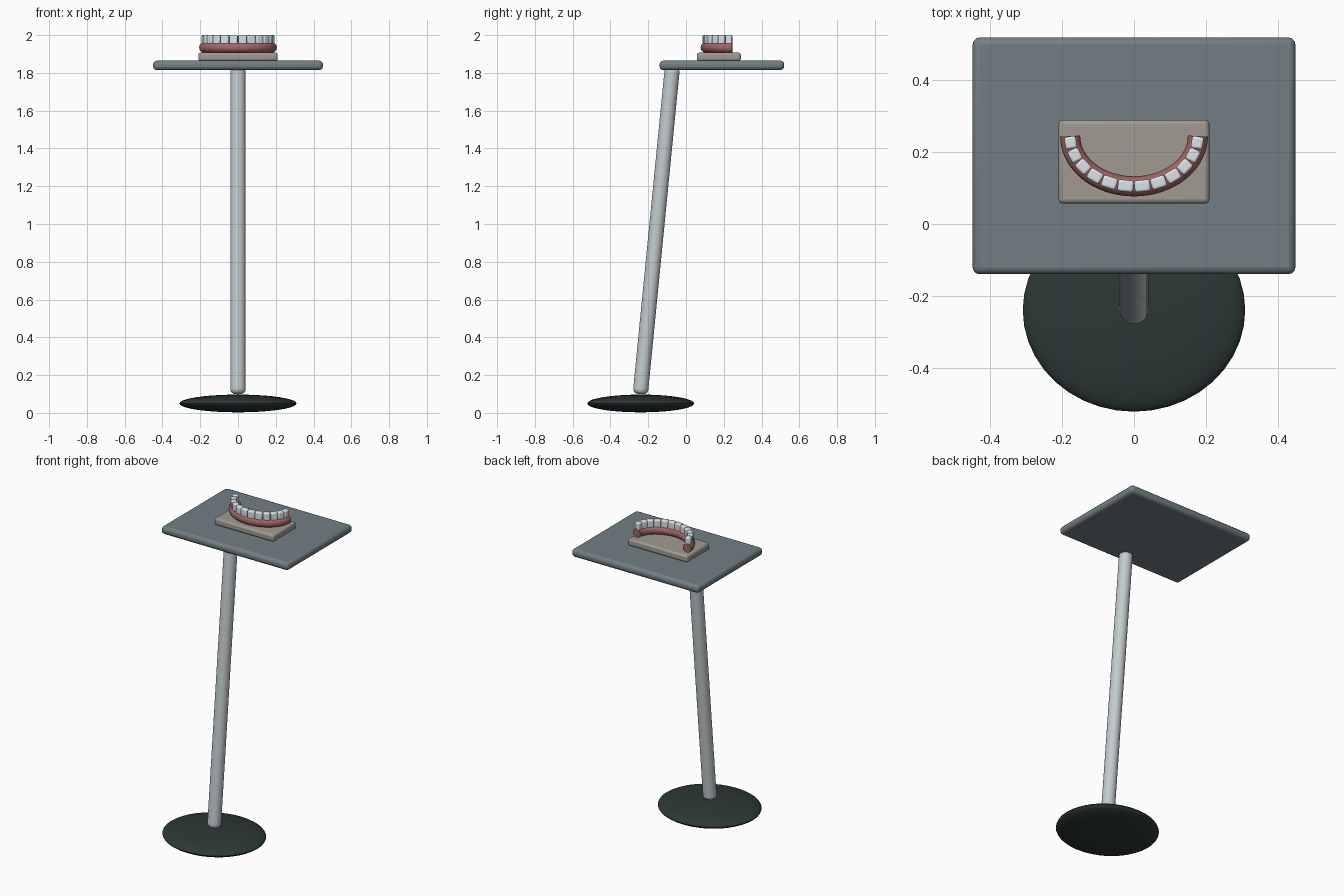
import bpy
import math
from mathutils import Vector

cube = bpy.data.objects.get("Cube")
if cube:
    bpy.data.objects.remove(cube, do_unlink=True)


def material(name, rgb):
    mat = bpy.data.materials.new(name)
    mat.use_nodes = True
    mat.diffuse_color = (*rgb, 1)
    mat.node_tree.nodes["Principled BSDF"].inputs["Base Color"].default_value = (*rgb, 1)
    return mat


slate = material("slate grey", (0.17, 0.21, 0.23))
dark = material("dark green grey", (0.025, 0.04, 0.038))
steel = material("pale steel", (0.55, 0.60, 0.62))
stone = material("warm stone", (0.35, 0.33, 0.29))
pink = material("gum pink", (0.36, 0.13, 0.13))
enamel = material("tooth white", (0.75, 0.80, 0.84))


def finish(name, mat, bevel=0, segments=3):
    """Name the active object, colour it, round its edges and smooth it."""
    obj = bpy.context.object
    obj.name = name
    obj.data.materials.append(mat)
    bpy.ops.object.transform_apply(location=False, rotation=False, scale=True)
    if bevel:
        mod = obj.modifiers.new("rounded edges", "BEVEL")
        mod.width = bevel
        mod.segments = segments
        mod.limit_method = "ANGLE"
    bpy.ops.object.shade_smooth_by_angle(angle=math.radians(40))
    return obj


def box(name, mat, low, high, bevel):
    low, high = Vector(low), Vector(high)
    bpy.ops.mesh.primitive_cube_add(size=1, location=(low + high) / 2)
    bpy.context.object.scale = high - low
    return finish(name, mat, bevel)


# Foot: a flattened ellipsoid
bpy.ops.mesh.primitive_uv_sphere_add(segments=40, ring_count=20, radius=1,
                                     location=(0, -0.24, 0.05))
bpy.context.object.scale = (0.31, 0.283, 0.047)
finish("foot", dark)

# Leaning pole with rounded ends
bottom, top = Vector((0, -0.242, 0.1)), Vector((0, -0.072, 1.83))
axis = top - bottom
bpy.ops.mesh.primitive_cylinder_add(vertices=24, radius=0.04, depth=axis.length,
                                    location=(bottom + top) / 2)
bpy.context.object.rotation_euler = axis.to_track_quat("Z", "Y").to_euler()
finish("pole", steel, 0.025, 4)

# Tray and the block lying on it
box("tray", slate, (-0.45, -0.14, 1.815), (0.45, 0.52, 1.865), 0.02)
box("block", stone, (-0.21, 0.057, 1.863), (0.21, 0.29, 1.907), 0.012)

# Dental arch, shared by the gum and the teeth
ARCH_X, ARCH_Y, BACK = 0.178, 0.14, 0.245


def arch(t):
    return Vector((-ARCH_X * math.cos(t), BACK - ARCH_Y * math.sin(t), 0))


# Gum: a round tube swept along the arch
curve = bpy.data.curves.new("gum", "CURVE")
curve.dimensions = "3D"
curve.bevel_depth = 0.028
curve.bevel_resolution = 4
curve.use_fill_caps = True
spline = curve.splines.new("POLY")
STEPS = 36
spline.points.add(STEPS)
for i, point in enumerate(spline.points):
    point.co = (*(arch(math.pi * i / STEPS) + Vector((0, 0, 1.934))), 1)
gum = bpy.data.objects.new("gum", curve)
bpy.context.collection.objects.link(gum)
bpy.ops.object.select_all(action="DESELECT")
gum.select_set(True)
bpy.context.view_layer.objects.active = gum
bpy.ops.object.convert(target="MESH")
finish("gum", pink)

# Teeth: rounded blocks turned to follow the arch
TEETH = 12
for i in range(TEETH):
    start, end = arch(math.pi * i / TEETH), arch(math.pi * (i + 1) / TEETH)
    along = end - start
    spot = arch(math.pi * (i + 0.5) / TEETH)
    spot.z = 1.975
    bpy.ops.mesh.primitive_cube_add(size=1, location=spot)
    tooth = bpy.context.object
    tooth.rotation_euler.z = math.atan2(along.y, along.x)
    tooth.scale = (along.length * 0.95, 0.033, 0.05)
    finish(f"tooth_{i + 1}", enamel, 0.007)
